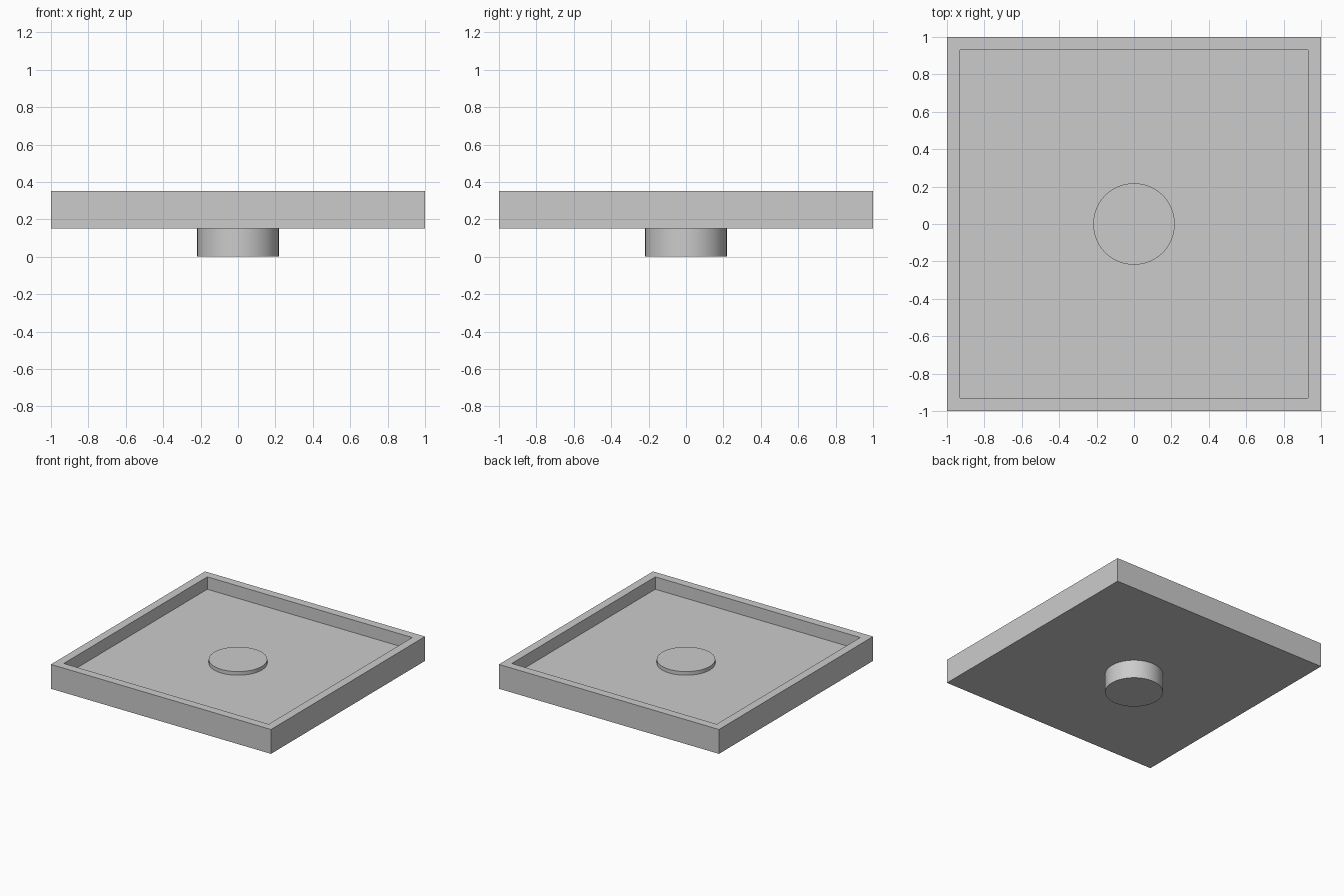
import bpy, bmesh, math

if "Cube" in bpy.data.objects:
    bpy.data.objects.remove(bpy.data.objects["Cube"])

OUTER, INNER = 1.0, 0.903
BASE_Z, FLOOR_Z, RIM_Z = 0.152, 0.25, 0.352
POST_R, POST_TOP = 0.218, 0.28


def make_object(name, bm):
    bmesh.ops.recalc_face_normals(bm, faces=bm.faces)
    mesh = bpy.data.meshes.new(name)
    bm.to_mesh(mesh)
    bm.free()
    obj = bpy.data.objects.new(name, mesh)
    bpy.context.collection.objects.link(obj)
    return obj


# Square tray: slab with its top face inset and pushed down
bm = bmesh.new()
bmesh.ops.create_cube(bm, size=2 * OUTER)
for v in bm.verts:
    v.co.z = RIM_Z if v.co.z > 0 else BASE_Z
top = max(bm.faces, key=lambda f: f.calc_center_median().z)
bmesh.ops.inset_region(bm, faces=[top], thickness=OUTER - INNER)
floor = bmesh.ops.extrude_face_region(bm, geom=[top])
bmesh.ops.delete(bm, geom=[top], context='FACES_ONLY')
for v in floor["geom"]:
    if isinstance(v, bmesh.types.BMVert):
        v.co.z = FLOOR_Z
make_object("tray", bm)

# Round post running through the tray
bm = bmesh.new()
bmesh.ops.create_cone(bm, cap_ends=True, segments=64, radius1=POST_R,
                      radius2=POST_R, depth=POST_TOP)
bmesh.ops.translate(bm, verts=bm.verts, vec=(0, 0, POST_TOP / 2))
post = make_object("centre_post", bm)
bpy.context.view_layer.objects.active = post
post.select_set(True)
bpy.ops.object.shade_smooth_by_angle(angle=math.radians(30))
